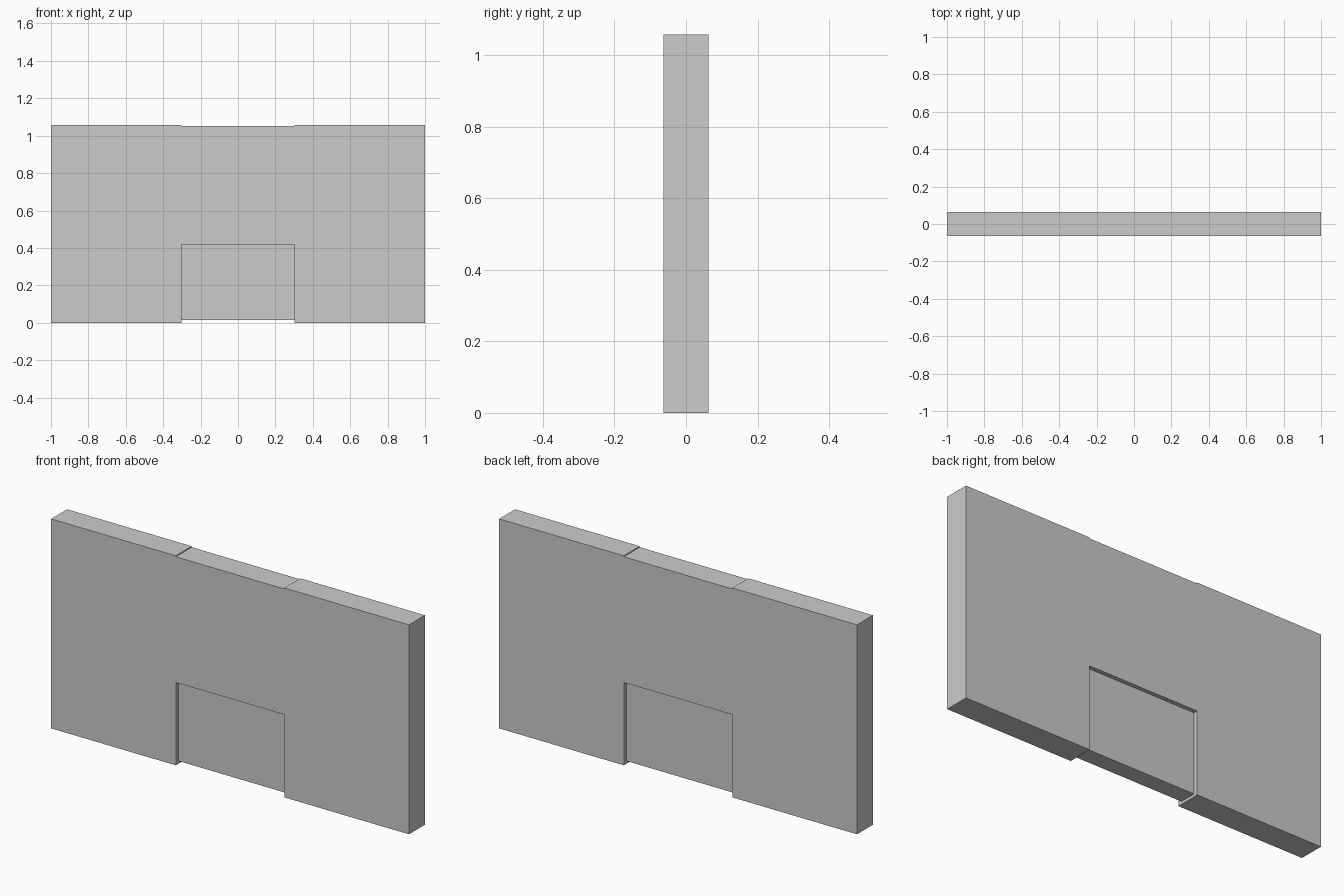
import bpy, bmesh

if "Cube" in bpy.data.objects:
    bpy.data.objects.remove(bpy.data.objects["Cube"])

HALF_DEPTH = 0.0635    # half wall thickness
RECESS = 0.021         # door panel set back on each face
DOOR_X = 0.303         # half door width
DOOR_TOP = 0.418
DOOR_GAP = 0.0135      # gap under the door panel
TOP, MID_TOP = 1.058, 1.053


def extrude_profile(name, points, half_depth):
    """Extrude an x-z outline symmetrically along y."""
    bm = bmesh.new()
    face = bm.faces.new([bm.verts.new((x, -half_depth, z)) for x, z in points])
    geom = bmesh.ops.extrude_face_region(bm, geom=[face])["geom"]
    moved = [g for g in geom if isinstance(g, bmesh.types.BMVert)]
    bmesh.ops.translate(bm, verts=moved, vec=(0, 2 * half_depth, 0))
    bmesh.ops.recalc_face_normals(bm, faces=bm.faces)
    mesh = bpy.data.meshes.new(name)
    bm.to_mesh(mesh)
    bm.free()
    obj = bpy.data.objects.new(name, mesh)
    bpy.context.collection.objects.link(obj)
    return obj


# Wall with a doorway and a slightly lowered top over it
half = [(DOOR_X, DOOR_TOP), (DOOR_X, 0), (1, 0), (1, TOP),
        (DOOR_X, TOP), (DOOR_X, MID_TOP)]
mirrored = [(-x, z) for x, z in reversed(half)]
extrude_profile("wall", half + mirrored, HALF_DEPTH)

# Door panel recessed on both faces
extrude_profile("door_panel",
                [(-DOOR_X, DOOR_GAP), (DOOR_X, DOOR_GAP),
                 (DOOR_X, DOOR_TOP), (-DOOR_X, DOOR_TOP)],
                HALF_DEPTH - RECESS)
